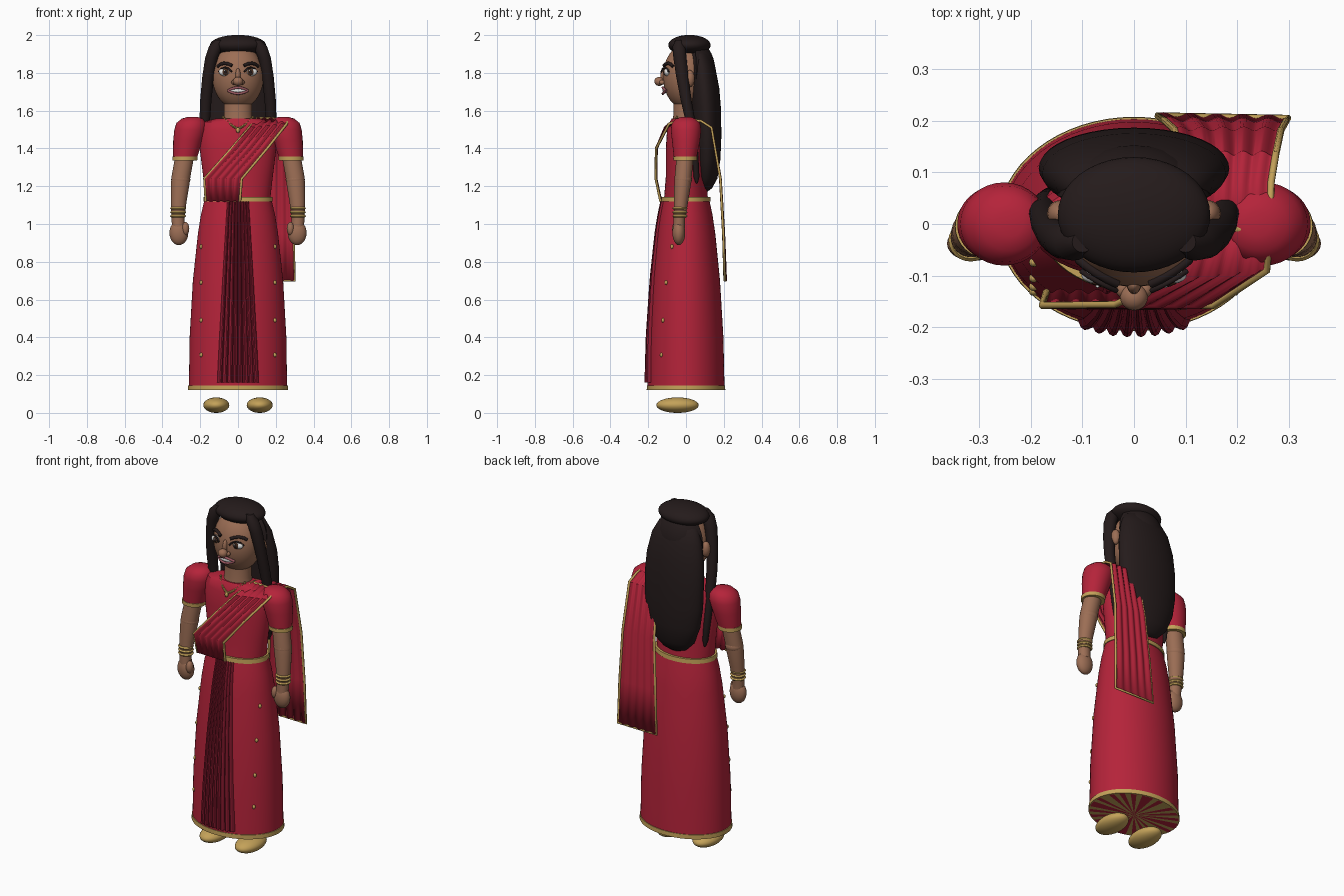
import bpy, bmesh, math
from mathutils import Vector

if "Cube" in bpy.data.objects:
    bpy.data.objects.remove(bpy.data.objects["Cube"])

COLOURS = {
    "red cloth": (0.46, 0.017, 0.042), "dark red cloth": (0.27, 0.011, 0.03),
    "gold": (0.55, 0.36, 0.10), "skin": (0.33, 0.155, 0.09),
    "dark hair": (0.018, 0.011, 0.011), "white": (0.85, 0.85, 0.83),
    "lip": (0.33, 0.10, 0.12), "brown iris": (0.07, 0.03, 0.015),
}
MATS = {}
for n, c in COLOURS.items():
    MATS[n] = bpy.data.materials.new(n)
    MATS[n].diffuse_color = (*c, 1)
RED, PLEAT, GOLD, SKIN, HAIR, WHITE, LIP, IRIS = COLOURS


def finish(name, bm, *mats, angle=40):
    bmesh.ops.recalc_face_normals(bm, faces=bm.faces[:])
    me = bpy.data.meshes.new(name)
    bm.to_mesh(me)
    bm.free()
    for m in mats:
        me.materials.append(MATS[m])
    me.polygons.foreach_set("use_smooth", [True] * len(me.polygons))
    me.set_sharp_from_angle(angle=math.radians(angle))
    ob = bpy.data.objects.new(name, me)
    bpy.context.collection.objects.link(ob)
    return ob


def loft(name, rings, mat, n=32):
    """Stack of horizontal ellipses (x, y, z, rx, ry), capped at both ends."""
    bm = bmesh.new()
    loops = [[bm.verts.new((x + rx * math.cos(k * math.tau / n), y + ry * math.sin(k * math.tau / n), z))
              for k in range(n)] for x, y, z, rx, ry in rings]
    for a, b in zip(loops, loops[1:]):
        for k in range(n):
            bm.faces.new((a[k], a[k - 1], b[k - 1], b[k]))
    bm.faces.new(loops[0])
    bm.faces.new(loops[-1])
    return finish(name, bm, mat)


def ball(name, c, r, mat, keep=None, seg=32):
    """Ellipsoid; keep(co) optionally selects the vertices that stay."""
    bm = bmesh.new()
    bmesh.ops.create_uvsphere(bm, u_segments=seg, v_segments=seg // 2, radius=1)
    for v in bm.verts:
        v.co = Vector([c[i] + r[i] * v.co[i] for i in range(3)])
    if keep:
        bmesh.ops.delete(bm, geom=[v for v in bm.verts if not keep(v.co)], context='VERTS')
    return finish(name, bm, mat)


def cord(name, pts, r, mat, closed=False):
    """Round cord through points, as a bevelled curve."""
    cu = bpy.data.curves.new(name, 'CURVE')
    cu.dimensions = '3D'
    cu.bevel_depth = r
    cu.bevel_resolution = 2
    cu.use_fill_caps = True
    sp = cu.splines.new('POLY')
    sp.points.add(len(pts) - 1)
    for p, q in zip(sp.points, pts):
        p.co = (*q, 1)
    sp.use_cyclic_u = closed
    cu.materials.append(MATS[mat])
    ob = bpy.data.objects.new(name, cu)
    bpy.context.collection.objects.link(ob)
    return ob


def sash(name, a, b, side):
    """Rippled cloth between two edge lines, thickened."""
    bm = bmesh.new()
    cols = 40
    rows = []
    for p, q in zip(a, b):
        p, q = Vector(p), Vector(q)
        rows.append([bm.verts.new(p.lerp(q, k / cols) + Vector((0, side * .7, .4)) * .006
                                  * math.sin(k / cols * math.pi * 10)) for k in range(cols + 1)])
    for r, s in zip(rows, rows[1:]):
        for k in range(cols):
            bm.faces.new((r[k], r[k + 1], s[k + 1], s[k]))
    ob = finish(name, bm, RED)
    m = ob.modifiers.new("thickness", 'SOLIDIFY')
    m.thickness = 0.006
    m.offset = 0


# Skirt, with gold hem and radiating underside
PROFILE = [(.123, .260, .204), (.4, .256, .198), (.7, .239, .18), (.95, .212, .155), (1.05, .196, .14), (1.125, .178, .124)]


def skirt_size(z):
    for (z0, a0, b0), (z1, a1, b1) in zip(PROFILE, PROFILE[1:]):
        if z <= z1:
            t = (z - z0) / (z1 - z0)
            return a0 + t * (a1 - a0), b0 + t * (b1 - b0)
    return PROFILE[-1][1:]


def skirt_front(x, z):
    a, b = skirt_size(z)
    return -b * math.sqrt(max(0, 1 - (x / a) ** 2))


loft("skirt", [(0, 0, z, a, b) for z, a, b in PROFILE], RED, 64)
loft("hem", [(0, 0, .12, .265, .208), (0, 0, .145, .264, .207)], GOLD, 64)
bm = bmesh.new()
bmesh.ops.create_circle(bm, cap_ends=True, cap_tris=True, segments=48, radius=1)
for v in bm.verts:
    v.co = (v.co.x * .26, v.co.y * .203, .118)
for f in bm.faces:
    c = f.calc_center_median()
    f.material_index = int((math.atan2(c.y, c.x) + math.pi) / math.tau * 48) % 2
finish("skirt_underside", bm, RED, GOLD)
loft("waist_belt", [(0, 0, 1.118, .184, .131), (0, 0, 1.143, .182, .129)], GOLD, 48)

# Front pleats: zigzag panel that fans out downward
bm = bmesh.new()
rows = []
for i in range(13):
    z = .16 + i * .08
    half = .11 - .053 * (i / 12) ** 1.1
    row = []
    for k in range(33):
        x = half * (k / 16 - 1)
        row.append(bm.verts.new((x, skirt_front(x, z) - .001 - (.016 - .006 * i / 12) * (0, .8, 1, .8)[k % 4], z)))
    rows.append(row)
for r, s in zip(rows, rows[1:]):
    for k in range(32):
        bm.faces.new((r[k], r[k + 1], s[k + 1], s[k]))
finish("skirt_pleats", bm, PLEAT, angle=25)

# Gold dots down the skirt
for s in (-1, 1):
    for z in (.307, .49, .69, .88):
        ball("skirt_dot", (s * .195, skirt_front(.195, z), z), (.009, .009, .012), GOLD, seg=12)

# Bodice and neck
loft("bodice", [(0, 0, z, a, b) for z, a, b in [
    (1.11, .168, .118), (1.25, .184, .107), (1.4, .203, .107), (1.5, .2, .1), (1.54, .185, .086), (1.558, .12, .075)]], RED, 48)
loft("neck", [(0, 0, 1.53, .085, .075), (0, 0, 1.58, .074, .066), (0, 0, 1.68, .074, .066)], SKIN)

# Sash across the chest and over the shoulder, edged in gold
a1 = [(-.17, -.132, 1.12), (-.178, -.158, 1.24), (-.035, -.156, 1.4), (.06, -.11, 1.51), (.1, -.01, 1.56)]
b1 = [(.01, -.135, 1.12), (.02, -.16, 1.24), (.155, -.158, 1.4), (.258, -.09, 1.53), (.265, -.01, 1.556)]
a2 = [(.1, -.01, 1.56), (.1, .08, 1.545), (.095, .135, 1.51), (.08, .182, 1.24), (.06, .2, .95), (.045, .21, .7)]
b2 = [(.265, -.01, 1.556), (.266, .08, 1.545), (.275, .135, 1.51), (.285, .182, 1.24), (.294, .198, .95), (.3, .205, .7)]
sash("front_sash", a1, b1, -1)
sash("back_sash", a2, b2, 1)
cord("front_sash_border", a1 + b1[::-1], .007, GOLD)
cord("back_sash_border", a2 + b2[::-1], .007, GOLD, True)

# Sleeves, arms, hands, bangles, slippers
for s in (-1, 1):
    loft("sleeve", [(s * x, y, z, r, r * .95) for x, y, z, r in [
        (.24, 0, 1.567, .025), (.242, 0, 1.558, .055), (.248, 0, 1.535, .078), (.252, 0, 1.5, .085),
        (.265, 0, 1.44, .078), (.28, -.004, 1.35, .063)]], RED)
    loft("sleeve_cuff", [(s * .282, -.005, 1.336, .066, .062), (s * .28, -.005, 1.358, .067, .063)], GOLD)
    loft("arm", [(s * x, y, z, r, r * .9) for x, y, z, r in [
        (.282, -.005, 1.36, .05), (.302, -.015, 1.25, .05), (.306, -.018, 1.21, .049), (.314, -.026, 1.12, .042),
        (.318, -.035, 1.03, .034), (.315, -.037, .98, .034)]], SKIN)
    ball("elbow", (s * .303, -.015, 1.235), (.051, .047, .04), SKIN, seg=20)
    ball("hand", (s * .313, -.038, .953), (.05, .034, .065), SKIN, seg=24)
    ball("thumb", (s * .278, -.052, .975), (.02, .022, .036), SKIN, seg=16)
    for z in (1.042, 1.062, 1.083):
        loft("bangle", [(s * .317, -.032, z + d, r, r * .95) for d, r in ((-.007, .037), (0, .043), (.007, .037))], GOLD, 24)
    ball("slipper", (s * .115, -.045, .041), (.069, .112, .041), GOLD)

# Head, ears, earrings
CZ, HR = 1.78, (.136, .122, .172)


def face_y(x, z):
    return -HR[1] * math.sqrt(max(0, 1 - (x / HR[0]) ** 2 - ((z - CZ) / HR[2]) ** 2))


ball("head", (0, 0, CZ), HR, SKIN, seg=40)
ball("nose_bridge", (0, -.118, 1.785), (.014, .018, .04), SKIN, seg=16)
ball("nose_tip", (0, -.142, 1.755), (.027, .026, .024), SKIN, seg=20)
for s in (-1, 1):
    ball("nostril", (s * .022, -.126, 1.75), (.014, .017, .013), SKIN, seg=12)
    ball("ear", (s * .145, .02, 1.77), (.024, .026, .045), SKIN, seg=16)
    ball("earring", (s * .166, -.005, 1.692), (.014, .014, .022), GOLD, seg=16)
    # Eyes: white, dark lid line, iris, pupil, highlight
    ball("eye_white", (s * .068, -.1, 1.805), (.034, .017, .022), WHITE, seg=20)
    ball("iris", (s * .066, -.114, 1.805), (.017, .006, .018), IRIS, seg=16)
    ball("pupil", (s * .066, -.118, 1.805), (.009, .004, .01), HAIR, seg=12)
    ball("eye_highlight", (s * .066 - .005, -.121, 1.812), (.004, .003, .004), WHITE, seg=8)
    cord("eyelid", [(s * x, face_y(x, z) - .013, z) for x, z in
                    [(.034, 1.806), (.048, 1.822), (.068, 1.829), (.088, 1.822), (.102, 1.806)]], .005, HAIR)
    cord("eyebrow", [(s * x, face_y(x, z) - .005, z) for x, z in
                     [(.032, 1.838), (.052, 1.848), (.075, 1.851), (.095, 1.845), (.108, 1.834)]], .009, HAIR)

# Mouth
ball("teeth", (0, -.108, 1.707), (.048, .016, .015), WHITE, seg=24)
for name, sg in (("upper_lip", 1), ("lower_lip", -1)):
    cord(name, [(t * .052, face_y(t * .052, 1.707) - .012 + .006 * t * t, 1.706 + sg * .016 * (1 - t * t))
                for t in (-1, -.7, -.35, 0, .35, .7, 1)], .007, LIP)

# Hair: crown, back of head, long fall, side strands
ball("hair_crown", (0, .018, 1.947), (.148, .112, .054), HAIR, seg=40)
ball("hair_back_of_head", (0, .03, 1.81), (.152, .125, .17), HAIR, keep=lambda p: p.y > .035 + max(0, 1.8 - p.z) * .1)
loft("hair_fall", [(0, y, z, a, b) for y, z, a, b in [
    (.1, 1.172, .03, .015), (.103, 1.19, .075, .035), (.108, 1.24, .125, .058), (.112, 1.34, .165, .07), (.112, 1.46, .183, .075),
    (.108, 1.6, .185, .078), (.098, 1.72, .178, .078), (.085, 1.83, .155, .07), (.07, 1.9, .12, .055), (.06, 1.935, .06, .03)]], HAIR, 40)
for s in (-1, 1):
    loft("hair_strand", [(s * x, y, z, a, b) for x, y, z, a, b in [
        (.1, -.035, 1.975, .02, .02), (.118, -.037, 1.94, .036, .034), (.14, -.032, 1.88, .034, .035),
        (.158, -.02, 1.78, .031, .032), (.17, 0, 1.66, .03, .029), (.176, .022, 1.55, .028, .026),
        (.172, .042, 1.4, .022, .022), (.165, .055, 1.25, .015, .016), (.163, .057, 1.215, .005, .005)]], HAIR, 20)

# Beaded necklace with pendant
N = 19
for k in range(N):
    t = 2 * k / (N - 1) - 1
    ball("necklace_bead", (t * .078, -.098 + .05 * t * t, 1.505 + .06 * abs(t) ** 1.4), (.007, .007, .007), GOLD, seg=8)
ball("pendant", (0, -.107, 1.497), (.011, .008, .015), GOLD, seg=12)

for m in bpy.data.materials:
    if m.users and not m.is_grease_pencil:
        m.use_nodes = True
        m.node_tree.nodes["Principled BSDF"].inputs["Base Color"].default_value = m.diffuse_color
